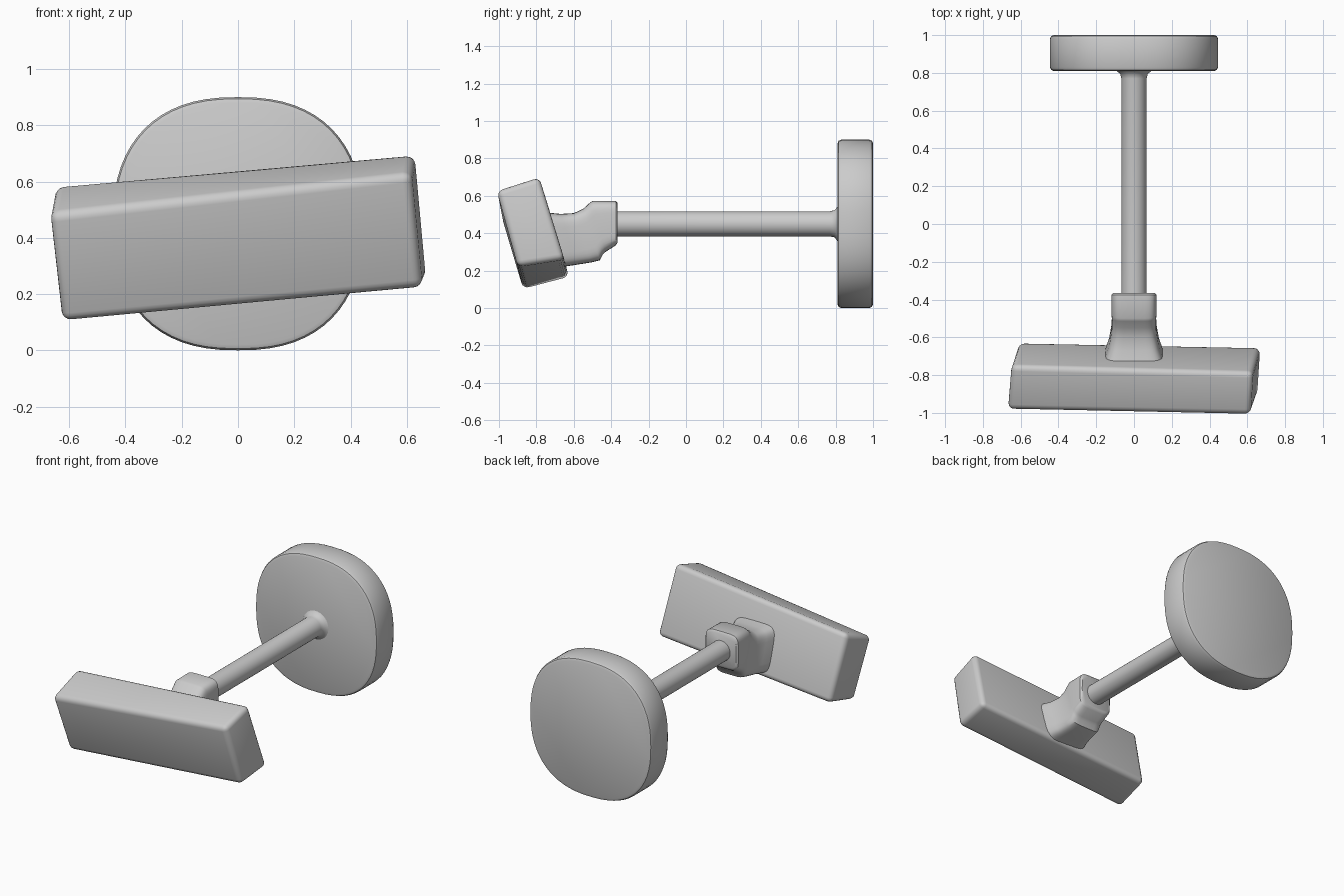
import bpy, bmesh
from math import cos, sin, tau, radians, copysign

if "Cube" in bpy.data.objects:
    bpy.data.objects.remove(bpy.data.objects["Cube"])


def finish(name, bm, angle=40):
    bmesh.ops.recalc_face_normals(bm, faces=bm.faces[:])
    mesh = bpy.data.meshes.new(name)
    bm.to_mesh(mesh)
    bm.free()
    obj = bpy.data.objects.new(name, mesh)
    bpy.context.collection.objects.link(obj)
    bpy.ops.object.select_all(action='DESELECT')
    obj.select_set(True)
    bpy.context.view_layer.objects.active = obj
    bpy.ops.object.shade_smooth_by_angle(angle=radians(angle))
    return obj


def loft(name, sections, power, sides):
    """Each section: (top y, top z, bottom y, bottom z, half width)."""
    bm = bmesh.new()
    rings = []
    for yt, zt, yb, zb, w in sections:
        ring = []
        for i in range(sides):
            c, s = cos(tau * i / sides), sin(tau * i / sides)
            u = copysign(abs(c) ** (2 / power), c)
            v = copysign(abs(s) ** (2 / power), s)
            ring.append(bm.verts.new((w * u, (yt + yb + (yt - yb) * v) / 2,
                                      (zt + zb + (zt - zb) * v) / 2)))
        rings.append(ring)
    for a, b in zip(rings, rings[1:]):
        for i in range(sides):
            j = (i + 1) % sides
            bm.faces.new((a[i], a[j], b[j], b[i]))
    bm.faces.new(rings[0])
    bm.faces.new(rings[-1])
    return finish(name, bm)


def straight(y, r, zc=0.45, w=None):
    return (y, zc + r, y, zc - r, r if w is None else w)


# round wall plate, slightly squarish outline with soft rims
loft("wall_plate",
     [straight(y, 0.45 - d, w=0.445 - d) for y, d in
      ((0.81, 0.02), (0.816, 0.006), (0.83, 0), (0.98, 0), (0.994, 0.006), (1.0, 0.02))],
     2.4, 64)

# arm rod with a small flare where it meets the plate
loft("arm_rod",
     [straight(y, r) for y, r in
      ((-0.45, 0.067), (0.77, 0.067), (0.795, 0.073), (0.808, 0.09), (0.83, 0.12))],
     2.0, 32)

# collar that steps down into the flared neck behind the head
loft("neck_collar", [
    (-0.365, 0.56, -0.365, 0.35, 0.11),
    (-0.375, 0.572, -0.375, 0.335, 0.12),
    (-0.50, 0.572, -0.43, 0.30, 0.12),
    (-0.515, 0.562, -0.445, 0.285, 0.118),
    (-0.55, 0.53, -0.46, 0.255, 0.117),
    (-0.60, 0.507, -0.51, 0.243, 0.12),
    (-0.67, 0.503, -0.58, 0.232, 0.132),
    (-0.72, 0.508, -0.63, 0.224, 0.15),
    (-0.80, 0.515, -0.71, 0.21, 0.16)], 5, 40)

# tilted and rolled block head, with softened edges
corners = [
    (-0.67, -0.985, 0.485), (-0.65, -0.75, 0.588), (-0.61, -0.625, 0.165), (-0.625, -0.87, 0.10),
    (0.615, -1.012, 0.628), (0.63, -0.785, 0.70), (0.67, -0.65, 0.26), (0.655, -0.90, 0.222)]
bm = bmesh.new()
v = [bm.verts.new(c) for c in corners]
for f in ((0, 1, 2, 3), (4, 5, 6, 7), (0, 1, 5, 4), (1, 2, 6, 5), (2, 3, 7, 6), (3, 0, 4, 7)):
    bm.faces.new([v[i] for i in f])
bmesh.ops.recalc_face_normals(bm, faces=bm.faces[:])
bmesh.ops.bevel(bm, geom=bm.edges[:], offset=0.032, segments=4, profile=0.5, affect='EDGES')
finish("block_head", bm)
